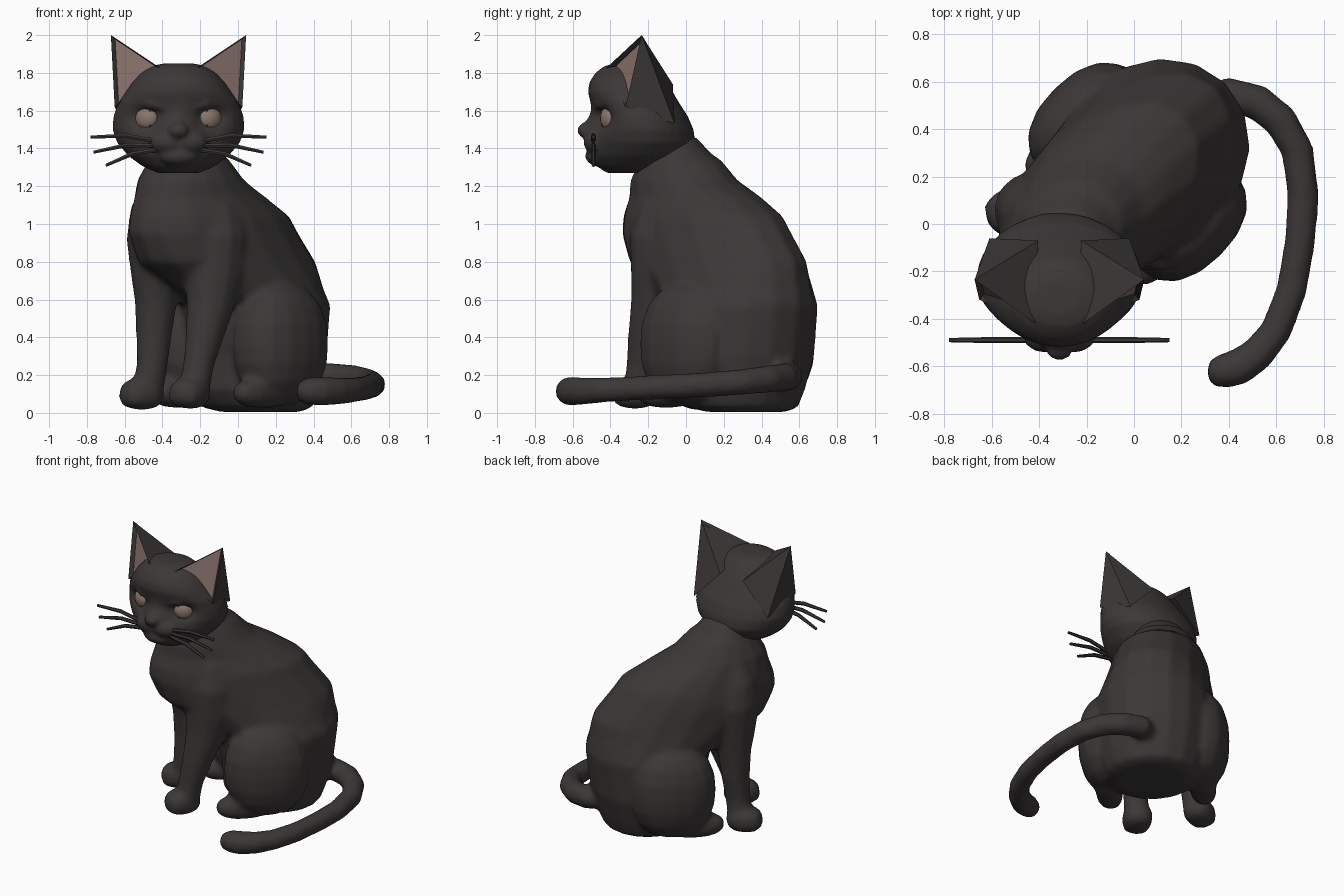
import bpy, bmesh, math
from mathutils import Vector, Matrix

if "Cube" in bpy.data.objects:
    bpy.data.objects.remove(bpy.data.objects["Cube"])


def material(name, rgb):
    m = bpy.data.materials.new(name)
    m.diffuse_color = (*rgb, 1)
    m.use_nodes = True
    m.node_tree.nodes["Principled BSDF"].inputs["Base Color"].default_value = m.diffuse_color
    return m


FUR = material("charcoal fur", (0.045, 0.039, 0.038))
PINK = material("dusty pink", (0.26, 0.175, 0.152))
EYE = material("dull amber", (0.26, 0.185, 0.15))

FACING = math.radians(225)      # the body sits diagonally
HX = -0.315                     # centre line of the head


def finish(name, bm, mats=(FUR,), angle=50):
    bmesh.ops.recalc_face_normals(bm, faces=bm.faces[:])
    me = bpy.data.meshes.new(name)
    bm.to_mesh(me)
    bm.free()
    ob = bpy.data.objects.new(name, me)
    bpy.context.collection.objects.link(ob)
    for m in mats:
        me.materials.append(m)
    bpy.ops.object.select_all(action='DESELECT')
    ob.select_set(True)
    bpy.context.view_layer.objects.active = ob
    bpy.ops.object.shade_smooth_by_angle(angle=math.radians(angle))
    return ob


def loft(name, rings, mat=FUR):
    bm = bmesh.new()
    loops = [[bm.verts.new(p) for p in r] for r in rings]
    n = len(loops[0])
    for a, b in zip(loops, loops[1:]):
        for i in range(n):
            j = (i + 1) % n
            bm.faces.new((a[i], a[j], b[j], b[i]))
    bm.faces.new(loops[0][::-1])
    bm.faces.new(loops[-1])
    return finish(name, bm, (mat,))


def tube(name, pts, radii, n=10, mat=FUR):
    pts = [Vector(p) for p in pts]
    rings = []
    for i, p in enumerate(pts):
        t = (pts[min(i + 1, len(pts) - 1)] - pts[max(i - 1, 0)]).normalized()
        ref = Vector((0, 0, 1)) if abs(t.z) < 0.7 else Vector((0, 1, 0))
        u = t.cross(ref).normalized()
        v = t.cross(u)
        rings.append([p + radii[i] * (u * math.cos(k * math.tau / n) + v * math.sin(k * math.tau / n))
                      for k in range(n)])
    return loft(name, rings, mat)


# Rounded blob; power above 2 makes it boxier
def blob(name, c, semi, heading=0.0, mat=FUR, seg=14, power=2.0):
    bm = bmesh.new()
    bmesh.ops.create_uvsphere(bm, u_segments=seg, v_segments=max(6, seg * 2 // 3), radius=1)
    for v in bm.verts:
        v.co /= sum(abs(q) ** power for q in v.co) ** (1 / power)
    bm.transform(Matrix.Translation(c) @ Matrix.Rotation(heading, 4, 'Z') @ Matrix.Diagonal((*semi, 1)))
    return finish(name, bm, (mat,))


# Join overlapping parts into one softly blended skin
def fuse(name, parts, voxel, smooth):
    bpy.ops.object.select_all(action='DESELECT')
    for p in parts:
        p.select_set(True)
    ob = parts[0]
    bpy.context.view_layer.objects.active = ob
    bpy.ops.object.join()
    ob.name = name
    rm = ob.modifiers.new("skin", 'REMESH')
    rm.mode, rm.voxel_size, rm.use_smooth_shade = 'VOXEL', voxel, True
    sm = ob.modifiers.new("soften", 'SMOOTH')
    sm.factor, sm.iterations = 0.5, smooth


# Torso: stacked ellipses (height, centre x, centre y, half length, half width)
F = Vector((math.cos(FACING), math.sin(FACING), 0))
S = Vector((-F.y, F.x, 0))
rings = []
for z, cx, cy, a, b in [(0.005, 0.12, 0.32, 0.20, 0.22), (0.03, 0.10, 0.30, 0.29, 0.30),
                        (0.12, 0.09, 0.29, 0.34, 0.34), (0.30, 0.10, 0.31, 0.37, 0.37),
                        (0.57, 0.09, 0.30, 0.42, 0.38), (0.65, 0.03, 0.25, 0.48, 0.37),
                        (0.80, -0.06, 0.17, 0.575, 0.345), (0.95, -0.13, 0.11, 0.55, 0.33),
                        (1.04, -0.15, 0.09, 0.515, 0.315), (1.14, -0.20, 0.05, 0.415, 0.28),
                        (1.23, -0.25, -0.01, 0.315, 0.255), (1.34, -0.26, -0.03, 0.225, 0.205),
                        (1.37, -0.27, -0.05, 0.19, 0.185), (1.46, -0.28, -0.10, 0.15, 0.16)]:
    rings.append([Vector((cx, cy, z)) + F * a * math.cos(k * math.tau / 16)
                  + S * b * math.sin(k * math.tau / 16) for k in range(16)])
body = [loft("torso", rings)]


# Haunches and hind feet, mirrored across the diagonal body line
def mirror(c, left):
    return (c[1] - 0.205, c[0] + 0.205, c[2]) if left else c


for left in (False, True):
    side = "left" if left else "right"
    body.append(blob(side + "_haunch", mirror((0.225, 0.01, 0.365), left), (0.285, 0.2, 0.325),
                     FACING, seg=16, power=2.3))
    body.append(blob(side + "_hind_foot", mirror((0.125, -0.105, 0.105), left), (0.19, 0.088, 0.078),
                     FACING, power=2.6))

# Front legs flow from the shoulder to the paw
body.append(tube("right_front_leg", [(-0.15, -0.08, 1.2), (-0.135, -0.10, 1.08), (-0.125, -0.12, 0.92),
                                     (-0.13, -0.13, 0.74), (-0.145, -0.165, 0.58), (-0.175, -0.205, 0.42),
                                     (-0.21, -0.235, 0.25), (-0.235, -0.25, 0.1)],
                 [0.09, 0.15, 0.18, 0.165, 0.13, 0.103, 0.082, 0.083], 12))
body.append(tube("left_front_leg", [(-0.42, 0.05, 1.2), (-0.435, 0.05, 1.08), (-0.435, 0.06, 0.92),
                                    (-0.43, 0.06, 0.74), (-0.435, 0.07, 0.58), (-0.445, 0.07, 0.42),
                                    (-0.455, 0.06, 0.25), (-0.48, 0.06, 0.1)],
                 [0.09, 0.135, 0.158, 0.14, 0.113, 0.096, 0.083, 0.083], 12))

# Front paws with shallow toes
for side, c, deg in (("right", (-0.255, -0.27, 0.105), 240), ("left", (-0.51, 0.06, 0.1), 205)):
    h = math.radians(deg)
    body.append(blob(side + "_front_paw", c, (0.12, 0.098, 0.083), h, power=2.6))
    for k in (-1, 0, 1):
        d = h + k * 0.6
        body.append(blob("toe", (c[0] + 0.075 * math.cos(d), c[1] + 0.075 * math.sin(d), c[2] - 0.015),
                         (0.052, 0.034, 0.06), d, seg=8))

# Tail curling round the right side
body.append(tube("tail", [(0.26, 0.50, 0.20), (0.40, 0.545, 0.195), (0.52, 0.515, 0.187), (0.62, 0.435, 0.18),
                          (0.69, 0.31, 0.165), (0.715, 0.12, 0.15), (0.70, -0.08, 0.14), (0.665, -0.28, 0.13),
                          (0.60, -0.45, 0.12), (0.52, -0.55, 0.115), (0.44, -0.605, 0.115), (0.38, -0.62, 0.115),
                          (0.335, -0.625, 0.115), (0.31, -0.625, 0.115)],
                 [0.06, 0.077, 0.077, 0.074, 0.07, 0.068, 0.066, 0.066, 0.068, 0.074, 0.079, 0.076, 0.062, 0.035], 12))
fuse("body", body, 0.018, 8)

# Head: stacked ovals (height, half width, front y, back y), refined between rows
rows = [(1.27, 0.11, -0.42, -0.14), (1.305, 0.19, -0.47, -0.05), (1.36, 0.265, -0.50, 0.02),
        (1.43, 0.325, -0.50, 0.05), (1.50, 0.350, -0.495, 0.04), (1.57, 0.345, -0.495, 0.01),
        (1.64, 0.322, -0.505, -0.035), (1.70, 0.28, -0.52, -0.07), (1.75, 0.245, -0.512, -0.105),
        (1.80, 0.20, -0.48, -0.14), (1.835, 0.15, -0.435, -0.18), (1.85, 0.08, -0.38, -0.23)]
fine = []
for r, q in zip(rows, rows[1:]):
    fine += [r, tuple((u + v) / 2 for u, v in zip(r, q))]
fine.append(rows[-1])
rings = []
for z, w, y0, y1 in fine:
    ring = []
    for k in range(32):
        t = k * math.tau / 32
        x, y = w * math.cos(t), (y0 + y1) / 2 + (y1 - y0) / 2 * math.sin(t)
        if math.sin(t) < 0:
            dx = (abs(x) - 0.165) / 0.085       # eye socket
            y += 0.07 * math.exp(-dx * dx - ((z - 1.565) / 0.055) ** 2)
            y -= 0.065 * math.exp(-(x / 0.085) ** 2 - ((z - 1.50) / 0.065) ** 2)   # nose bridge
        ring.append((HX + x, y, z))
    rings.append(ring)
head = [loft("skull", rings)]

# Muzzle, nose, chin and brows
head.append(blob("chin", (HX, -0.46, 1.36), (0.11, 0.075, 0.055)))
head.append(blob("nose", (HX, -0.54, 1.495), (0.055, 0.036, 0.04), seg=10))
for s in (-1, 1):
    head.append(blob("muzzle", (HX + s * 0.055, -0.465, 1.435), (0.105, 0.08, 0.068)))
    head.append(tube("brow", [(HX + s * 0.05, -0.475, 1.615), (HX + s * 0.14, -0.45, 1.64),
                              (HX + s * 0.235, -0.385, 1.635)], [0.02, 0.034, 0.022], 8))
fuse("head", head, 0.013, 5)

for s in (-1, 1):
    side = "left" if s < 0 else "right"

    # Eye under the brow, with a slit pupil
    blob(side + "_eye", (HX + s * 0.168, -0.407, 1.56), (0.066, 0.042, 0.063), s * 0.5, EYE)
    blob(side + "_pupil", (HX + s * 0.15, -0.441, 1.56), (0.012, 0.009, 0.05), s * 0.5, FUR, 8)

    # Ear: broad wedge running into the nape, with a recessed inner face
    bm = bmesh.new()
    o, i, b, t, m = [bm.verts.new((HX + s * x, y, z)) for x, y, z in
                     [(0.338, -0.32, 1.62), (0.10, -0.42, 1.828), (0.09, -0.07, 1.74),
                      (0.358, -0.235, 2.0), (0.295, -0.06, 1.53)]]
    front = bm.faces.new((o, i, t))
    for f in ((i, b, t), (b, m, t), (m, o, t), (o, m, b, i)):
        bm.faces.new(f)
    bmesh.ops.recalc_face_normals(bm, faces=bm.faces[:])
    bmesh.ops.inset_individual(bm, faces=[front], thickness=0.02, depth=-0.028)
    front.material_index = 1
    finish(side + "_ear", bm, (FUR, PINK), 60)

    # Whiskers
    for k, (x, z0, z1) in enumerate([(0.465, 1.445, 1.46), (0.45, 1.425, 1.38), (0.385, 1.405, 1.31)]):
        tube(f"{side}_whisker_{k + 1}",
             [(HX + s * 0.10, -0.49, z0 - 0.01), (HX + s * (0.1 + x) / 2, -0.49, (z0 + z1) / 2 + 0.015),
              (HX + s * x, -0.49, z1)], [0.013, 0.013, 0.009], 6)
